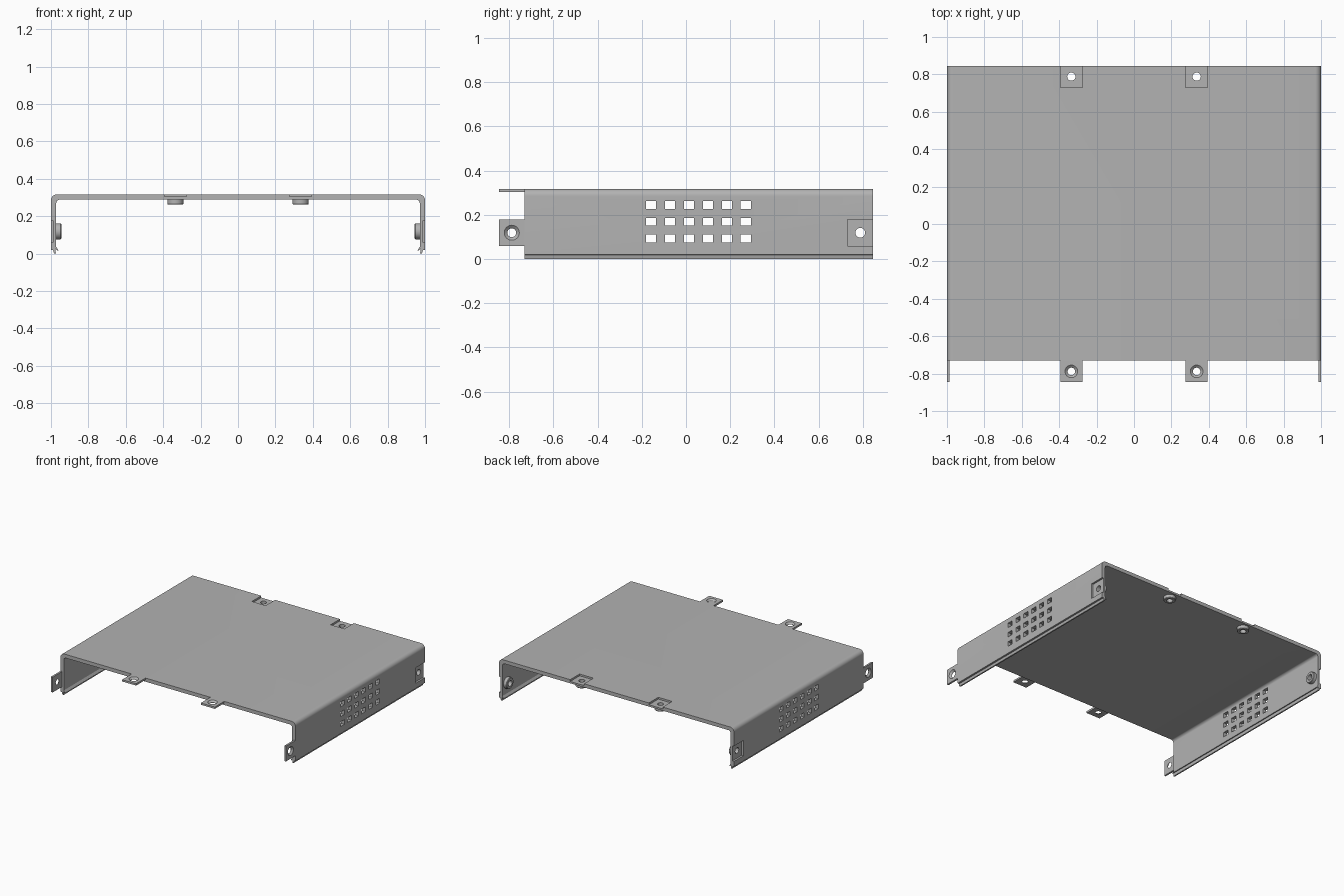
import bpy, bmesh, math
from mathutils import Matrix, Vector

cube = bpy.data.objects.get("Cube")
if cube:
    bpy.data.objects.remove(cube, do_unlink=True)

steel = bpy.data.materials.new("grey steel")
steel.use_nodes = True
GREY = (0.45, 0.45, 0.45, 1)
steel.diffuse_color = GREY
steel.node_tree.nodes["Principled BSDF"].inputs["Base Color"].default_value = GREY

TOP, SHEET, THIN = 0.317, 0.028, 0.014
FRONT, BACK = -0.73, 0.845
TAB_X, SCREW_Y, SCREW_Z, HALF = 0.335, 0.788, 0.119, 0.059
HOLE_R, SINK_R, BOSS_R, BOSS_H = 0.022, 0.034, 0.043, 0.027


def finish(bm, name):
    bmesh.ops.recalc_face_normals(bm, faces=bm.faces)
    mesh = bpy.data.meshes.new(name)
    bm.to_mesh(mesh)
    bm.free()
    mesh.materials.append(steel)
    ob = bpy.data.objects.new(name, mesh)
    bpy.context.collection.objects.link(ob)
    return ob


def add_box(bm, lo, hi):
    lo, hi = Vector(lo), Vector(hi)
    size = Matrix.Diagonal((*(hi - lo), 1))
    bmesh.ops.create_cube(bm, size=1, matrix=Matrix.Translation((lo + hi) / 2) @ size)


def add_lathe(bm, profile, frame, closed=True, steps=32):
    """Spin (radius, height) points about the frame's z axis."""
    rings = [[bm.verts.new(frame @ Vector((r * math.cos(a), r * math.sin(a), h)))
              for a in (math.tau * i / steps for i in range(steps))] for r, h in profile]
    pairs = list(zip(rings, rings[1:]))
    if closed:
        pairs.append((rings[-1], rings[0]))
    else:
        bm.faces.new(rings[0])
        bm.faces.new(rings[-1])
    for a, b in pairs:
        for i in range(steps):
            j = (i + 1) % steps
            bm.faces.new((a[i], a[j], b[j], b[i]))


def cut(ob, bm):
    cutter = finish(bm, "cutter")
    cutter.hide_render = True
    mod = ob.modifiers.new("cut", 'BOOLEAN')
    mod.operation, mod.solver, mod.object = 'DIFFERENCE', 'EXACT', cutter
    bpy.ops.object.select_all(action='DESELECT')
    bpy.context.view_layer.objects.active = ob
    ob.select_set(True)
    bpy.ops.object.modifier_apply(modifier=mod.name)
    bpy.data.objects.remove(cutter, do_unlink=True)


def smooth(ob):
    bpy.ops.object.select_all(action='DESELECT')
    bpy.context.view_layer.objects.active = ob
    ob.select_set(True)
    bpy.ops.object.shade_smooth_by_angle(angle=math.radians(30))


def arc(cx, cz, r, a0, a1, n=8):
    return [(cx + r * math.cos(t), cz + r * math.sin(t))
            for t in (math.radians(a0 + (a1 - a0) * i / n) for i in range(n + 1))]


# Folded sheet: half of the cross-section, from the inside of the roof round to
# the outside, with a hooked rail under the wall
inner = 1 - SHEET
half = arc(inner - 0.02, TOP - SHEET - 0.02, 0.02, 90, 0)
half += [(inner, 0.036), (0.96, 0.018), (0.965, 0.016), (0.976, 0.026),
         (0.974, 0.0), (0.984, 0.0), (0.988, 0.018), (1.0, 0.02)]
half += arc(1 - 0.032, TOP - 0.032, 0.032, 0, 90)
section = half + [(-x, z) for x, z in reversed(half)]
bm = bmesh.new()
face = bm.faces.new([bm.verts.new((x, FRONT, z)) for x, z in section])
ext = bmesh.ops.extrude_face_region(bm, geom=[face])
bmesh.ops.translate(bm, vec=(0, BACK - FRONT, 0),
                    verts=[v for v in ext["geom"] if isinstance(v, bmesh.types.BMVert)])
cover = finish(bm, "folded_cover")

# Vent slots through both walls
bm = bmesh.new()
for side in (-1, 1):
    for col in range(6):
        for row in range(3):
            y, z = -0.158 + col * 0.0857, 0.093 + row * 0.0757
            add_box(bm, (side * 0.985 - 0.05, y - 0.023, z - 0.018),
                    (side * 0.985 + 0.05, y + 0.023, z + 0.018))
cut(cover, bm)


def frames(y):
    """Outward-facing screw positions on the roof and walls at one end."""
    for sx, label in ((1, "left"), (-1, "right")):
        yield label + "_roof", Matrix.Translation((sx * TAB_X, y, TOP))
        yield label + "_wall", (Matrix.Translation((sx, y, SCREW_Z))
                                @ Matrix.Rotation(sx * math.pi / 2, 4, 'Y'))


# Back pockets and their screw holes
pockets, holes = bmesh.new(), bmesh.new()
for label, frame in frames(SCREW_Y):
    piece = bmesh.new()
    add_box(piece, (-HALF, -HALF + 0.002, -THIN), (HALF, 0.1, 0.05))
    piece.transform(frame)
    temp = bpy.data.meshes.new("pocket")
    piece.to_mesh(temp)
    piece.free()
    pockets.from_mesh(temp)
    bpy.data.meshes.remove(temp)
    add_lathe(holes, [(HOLE_R, -0.1), (HOLE_R, 0.1)], frame, closed=False)
cut(cover, pockets)
cut(cover, holes)
smooth(cover)

# Threaded bosses under the pockets
for label, frame in frames(SCREW_Y):
    bm = bmesh.new()
    low = -SHEET - BOSS_H
    add_lathe(bm, [(HOLE_R, -SHEET), (BOSS_R, -SHEET), (BOSS_R, low + 0.004),
                   (BOSS_R - 0.004, low), (HOLE_R, low)], frame)
    smooth(finish(bm, label + "_boss"))

# Front tabs with countersunk holes
for label, frame in frames(-SCREW_Y):
    bm = bmesh.new()
    add_box(bm, (-HALF, -BACK + SCREW_Y, -THIN), (HALF, FRONT + SCREW_Y, 0))
    bm.transform(frame)
    tab = finish(bm, label + "_tab")
    bm = bmesh.new()
    add_lathe(bm, [(HOLE_R - 0.002, -0.05), (HOLE_R - 0.002, -THIN + 0.002),
                   (SINK_R, 0), (SINK_R, 0.02)], frame, closed=False)
    cut(tab, bm)
    smooth(tab)
